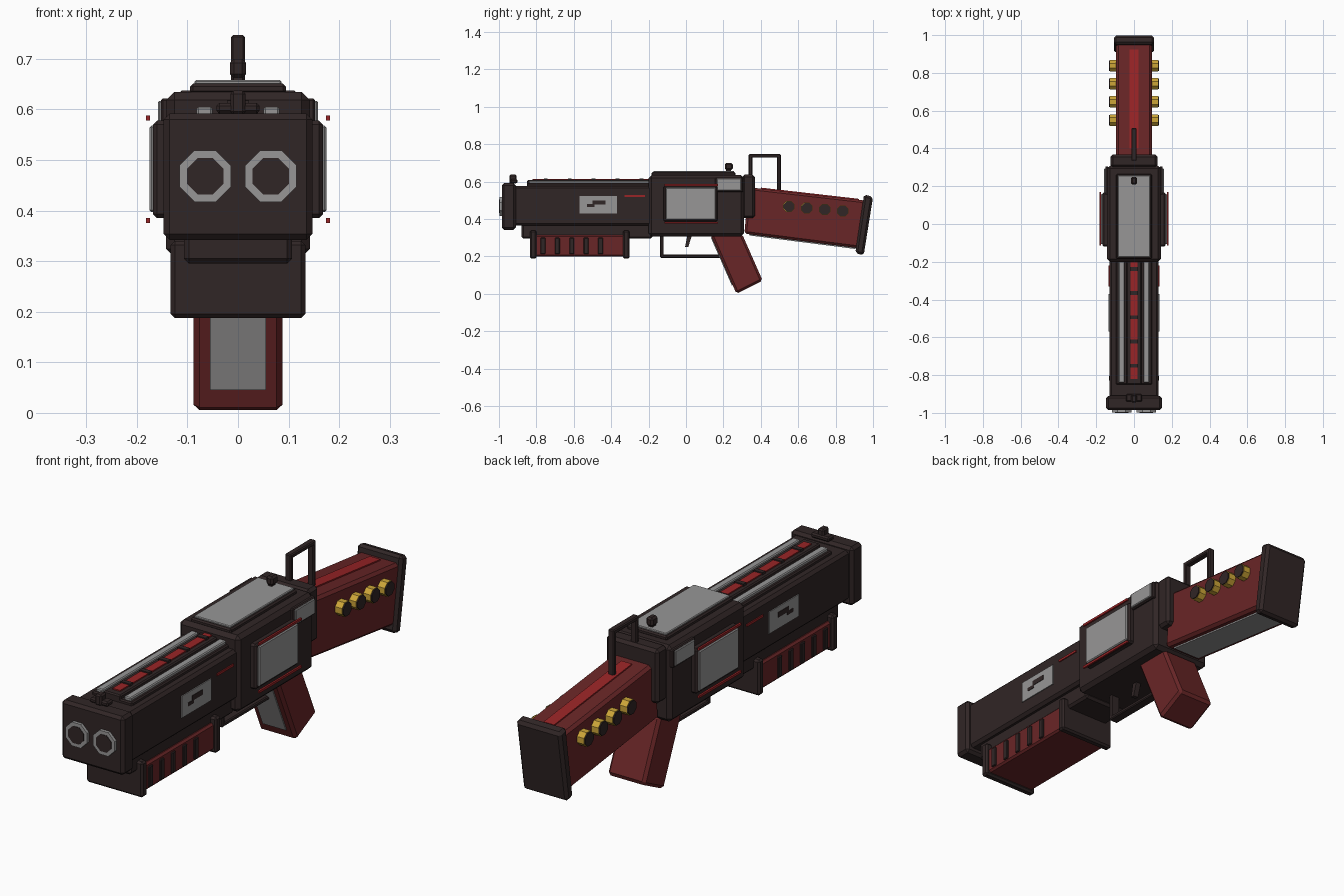
import bpy, bmesh, math
from mathutils import Matrix, Vector

cube = bpy.data.objects.get("Cube")
if cube:
    bpy.data.objects.remove(cube, do_unlink=True)


def material(name, rgb):
    m = bpy.data.materials.new(name)
    m.use_nodes = True
    m.diffuse_color = (*rgb, 1)
    m.node_tree.nodes["Principled BSDF"].inputs["Base Color"].default_value = (*rgb, 1)
    return m


DARK = material("dark gunmetal", (0.030, 0.019, 0.019))
RED = material("deep red", (0.141, 0.019, 0.020))
BRIGHT = material("bright red", (0.32, 0.018, 0.020))
GREY = material("pale grey", (0.31, 0.305, 0.305))
GOLD = material("brass", (0.61, 0.38, 0.04))


def finish(bm, name, mat, bevel=0):
    if bevel:
        bmesh.ops.bevel(bm, geom=bm.edges[:], offset=bevel, segments=1, affect='EDGES')
    bmesh.ops.recalc_face_normals(bm, faces=bm.faces[:])
    me = bpy.data.meshes.new(name)
    bm.to_mesh(me)
    bm.free()
    me.materials.append(mat)
    ob = bpy.data.objects.new(name, me)
    bpy.context.scene.collection.objects.link(ob)
    return ob


def prism(name, profile, x0, x1, mat, bevel=0):
    """Extrude a (y, z) side profile from x0 to x1."""
    bm = bmesh.new()
    face = bm.faces.new([bm.verts.new((x0, y, z)) for y, z in profile])
    ext = bmesh.ops.extrude_face_region(bm, geom=[face])
    moved = [g for g in ext["geom"] if isinstance(g, bmesh.types.BMVert)]
    bmesh.ops.translate(bm, vec=(x1 - x0, 0, 0), verts=moved)
    return finish(bm, name, mat, bevel)


def box(name, x, y, z, mat, bevel=0):
    return prism(name, [(y[0], z[0]), (y[1], z[0]), (y[1], z[1]), (y[0], z[1])],
                 x[0], x[1], mat, bevel)


def mid(name, half, y, z, mat, bevel=0):
    return box(name, (-half, half), y, z, mat, bevel)


def pair(name, x, y, z, mat, bevel=0):
    box("left_" + name, x, y, z, mat, bevel)
    box("right_" + name, (-x[1], -x[0]), y, z, mat, bevel)


def tube(name, start, end, radius, mat, sides=8):
    a, b = Vector(start), Vector(end)
    rot = (b - a).to_track_quat('Z', 'Y').to_matrix().to_4x4()
    bm = bmesh.new()
    bmesh.ops.create_cone(bm, cap_ends=True, segments=sides, radius1=radius, radius2=radius,
                          depth=(b - a).length,
                          matrix=Matrix.Translation((a + b) / 2) @ rot
                          @ Matrix.Rotation(math.pi / sides, 4, 'Z'))
    return finish(bm, name, mat)


# Barrel housing
mid("muzzle_block", 0.147, (-0.985, -0.91), (0.342, 0.592), DARK, 0.012)
mid("barrel_housing", 0.13, (-0.92, -0.18), (0.365, 0.578), DARK, 0.012)
mid("lower_housing", 0.107, (-0.88, -0.18), (0.295, 0.38), DARK, 0.01)
for side, s in (("left", 1), ("right", -1)):
    tube(side + "_muzzle_ring", (s * 0.065, -0.998, 0.468), (s * 0.065, -0.98, 0.468), 0.055, GREY)
    tube(side + "_bore", (s * 0.065, -1.0, 0.468), (s * 0.065, -0.98, 0.468), 0.039, DARK)

# Top rail
mid("rail_base", 0.095, (-0.85, -0.19), (0.57, 0.592), DARK, 0.005)
pair("rail_strip", (0.05, 0.082), (-0.84, -0.195), (0.585, 0.605), GREY, 0.004)
mid("rail_spine", 0.04, (-0.85, -0.19), (0.58, 0.608), DARK, 0.005)
mid("rail_glow", 0.018, (-0.82, -0.2), (0.6, 0.613), BRIGHT)
for i in range(5):
    y = -0.75 + i * 0.128
    mid(f"rail_tie_{i}", 0.022, (y - 0.01, y + 0.01), (0.6, 0.618), DARK)

# Side windows and stripes on the barrel housing
pair("window", (0.125, 0.134), (-0.57, -0.37), (0.43, 0.523), GREY)
pair("window_mark", (0.13, 0.136), (-0.5, -0.43), (0.478, 0.5), DARK)
pair("window_tab", (0.13, 0.136), (-0.53, -0.49), (0.465, 0.48), DARK)
pair("stripe", (0.125, 0.135), (-0.33, -0.22), (0.518, 0.528), BRIGHT)

# Fore grip
mid("fore_grip", 0.12, (-0.81, -0.32), (0.2, 0.315), RED, 0.008)
for name, y in (("front", -0.835), ("rear", -0.338)):
    mid("fore_grip_" + name + "_plate", 0.133, (y, y + 0.035), (0.188, 0.34), DARK, 0.008)
for i in range(5):
    y = -0.765 + i * 0.077
    pair(f"fore_grip_rib_{i}", (0.11, 0.127), (y - 0.013, y + 0.013), (0.212, 0.3), DARK, 0.003)

# Receiver
mid("receiver", 0.142, (-0.2, 0.31), (0.308, 0.635), DARK, 0.016)
mid("rear_collar", 0.124, (0.3, 0.368), (0.405, 0.637), DARK, 0.012)
mid("top_plate_frame", 0.095, (-0.185, 0.265), (0.63, 0.651), DARK, 0.006)
mid("top_plate", 0.086, (-0.175, 0.257), (0.64, 0.658), GREY, 0.003)
pair("panel_frame", (0.135, 0.168), (-0.12, 0.168), (0.385, 0.578), DARK, 0.008)
pair("panel", (0.16, 0.175), (-0.107, 0.158), (0.397, 0.568), GREY, 0.004)
pair("panel_top_line", (0.174, 0.182), (-0.115, 0.17), (0.578, 0.588), BRIGHT)
pair("panel_bottom_line", (0.174, 0.182), (-0.115, 0.17), (0.375, 0.385), BRIGHT)
pair("rear_cover_frame", (0.135, 0.152), (0.155, 0.305), (0.545, 0.622), DARK, 0.004)
pair("rear_cover", (0.145, 0.158), (0.165, 0.295), (0.552, 0.617), GREY, 0.003)

# Sights and carry loop
mid("front_sight_bar", 0.043, (-0.94, -0.9), (0.592, 0.613), DARK, 0.006)
mid("front_sight", 0.015, (-0.945, -0.905), (0.59, 0.637), DARK, 0.006)
mid("rear_sight_post", 0.009, (0.215, 0.24), (0.65, 0.68), DARK)
mid("rear_sight", 0.016, (0.208, 0.25), (0.662, 0.7), DARK, 0.008)
mid("loop_top", 0.014, (0.335, 0.507), (0.728, 0.747), DARK, 0.004)
mid("loop_front_leg", 0.014, (0.335, 0.355), (0.62, 0.74), DARK, 0.004)
mid("loop_rear_leg", 0.014, (0.487, 0.507), (0.535, 0.74), DARK, 0.004)

# Stock
prism("stock", [(0.312, 0.322), (0.935, 0.243), (0.965, 0.498), (0.335, 0.57)],
      -0.094, 0.094, RED, 0.012)
prism("stock_top_stripe", [(0.4, 0.555), (0.925, 0.495), (0.925, 0.508), (0.4, 0.568)],
      -0.025, 0.025, BRIGHT)
prism("stock_underside_panel", [(0.34, 0.312), (0.905, 0.24), (0.905, 0.255), (0.34, 0.327)],
      -0.066, 0.066, GREY)
prism("butt_pad", [(0.905, 0.218), (0.95, 0.206), (1.0, 0.518), (0.952, 0.532)],
      -0.106, 0.106, DARK, 0.012)

# Shells held along both sides of the stock
for side, s in (("left", 1), ("right", -1)):
    for i in range(4):
        y, z = 0.55 + i * 0.096, 0.467 - i * 0.008
        tube(f"{side}_shell_{i}", (s * 0.08, y, z), (s * 0.127, y, z), 0.033, GOLD)
        tube(f"{side}_shell_cap_{i}", (s * 0.12, y, z), (s * 0.132, y, z), 0.030, DARK)

# Pistol grip
prism("grip", [(0.13, 0.32), (0.27, 0.0), (0.41, 0.07), (0.3, 0.32)], -0.088, 0.088, RED, 0.012)
prism("grip_front_panel", [(0.133, 0.3), (0.245, 0.045), (0.255, 0.05), (0.143, 0.305)],
      -0.055, 0.055, GREY)

# Trigger and guard
mid("guard_bottom", 0.022, (-0.138, 0.19), (0.193, 0.21), DARK, 0.004)
mid("guard_front", 0.022, (-0.138, -0.12), (0.2, 0.32), DARK, 0.004)
prism("trigger", [(-0.005, 0.25), (0.012, 0.25), (0.032, 0.315), (0.008, 0.315)],
      -0.012, 0.012, DARK)
